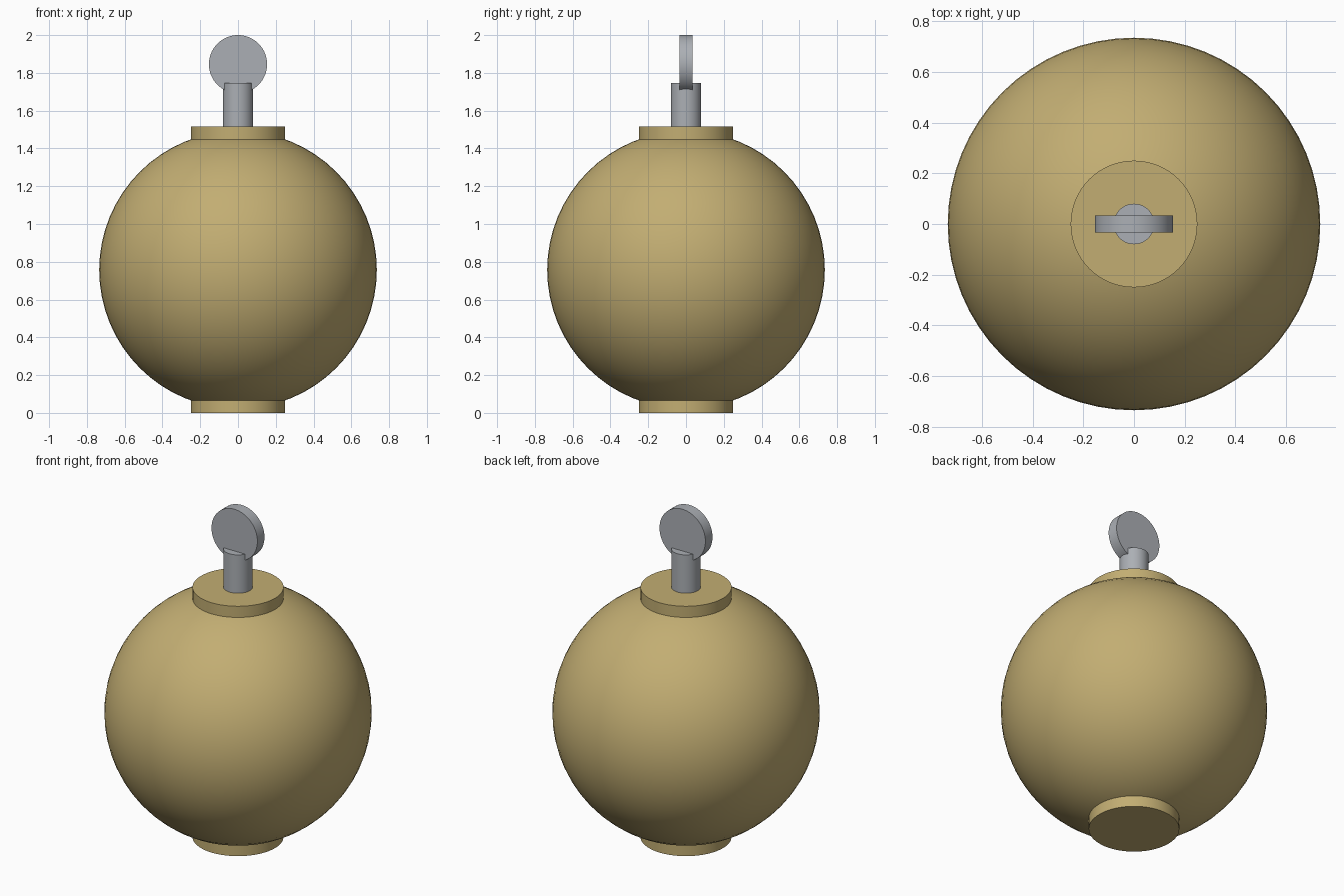
import bpy
import math

cube = bpy.data.objects.get("Cube")
if cube:
    bpy.data.objects.remove(cube, do_unlink=True)


def material(name, rgb):
    mat = bpy.data.materials.new(name)
    mat.use_nodes = True
    colour = (*rgb, 1)
    mat.diffuse_color = colour
    mat.node_tree.nodes["Principled BSDF"].inputs["Base Color"].default_value = colour
    return mat


def finish(name, mat):
    obj = bpy.context.object
    obj.name = name
    obj.data.materials.append(mat)
    bpy.ops.object.shade_smooth_by_angle(angle=math.radians(30))
    return obj


def upright_cylinder(name, mat, radius, bottom, top):
    bpy.ops.mesh.primitive_cylinder_add(
        vertices=64, radius=radius, depth=top - bottom,
        location=(0, 0, (bottom + top) / 2))
    return finish(name, mat)


brass = material("brass", (0.54, 0.42, 0.17))
steel = material("steel", (0.41, 0.43, 0.46))

# Round body
bpy.ops.mesh.primitive_uv_sphere_add(
    segments=64, ring_count=32, radius=0.735, location=(0, 0, 0.757))
finish("body", brass)

# Flat foot and collar
upright_cylinder("foot", brass, 0.25, 0, 0.13)
upright_cylinder("collar", brass, 0.25, 1.385, 1.515)

# Stem with a thin disc handle slotted into its top
upright_cylinder("stem", steel, 0.08, 1.45, 1.747)
bpy.ops.mesh.primitive_cylinder_add(
    vertices=64, radius=0.154, depth=0.068,
    location=(0, 0, 1.846), rotation=(math.pi / 2, 0, 0))
finish("disc_handle", steel)
